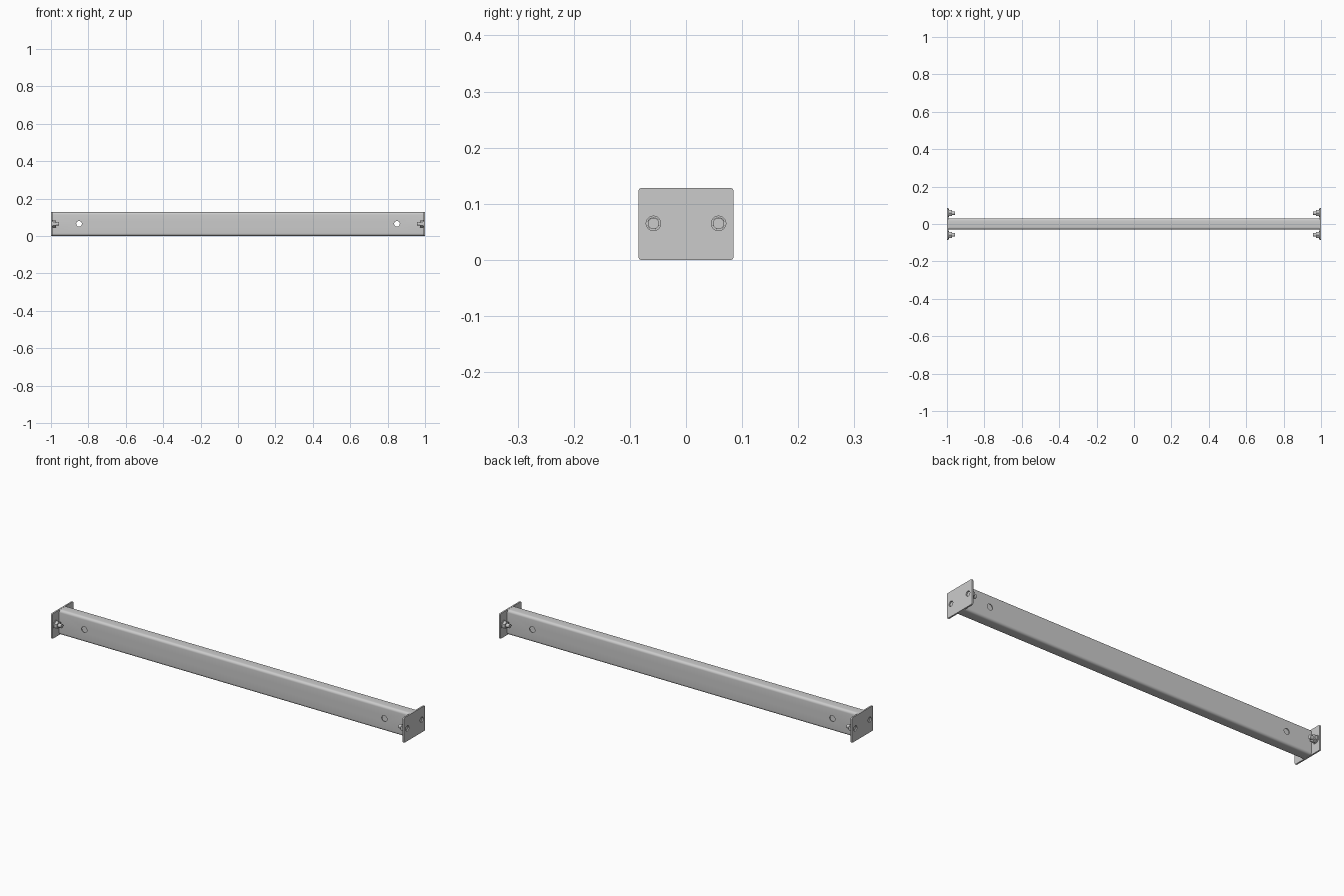
import bpy, bmesh, math
from mathutils import Vector

if "Cube" in bpy.data.objects:
    bpy.data.objects.remove(bpy.data.objects["Cube"])

H = 0.128          # overall height
ZC = H / 2
T = 0.008          # end plate thickness
BOLT_Y, BOLT_Z = 0.058, 0.065


def rounded_rect(w, h, r, seg=6):
    """Rounded rectangle in the y-z plane, centred on the beam axis."""
    pts = []
    for k, (sy, sz) in enumerate([(1, 1), (-1, 1), (-1, -1), (1, -1)]):
        for i in range(seg + 1):
            a = math.pi / 2 * (k + i / seg)
            pts.append((sy * (w / 2 - r) + r * math.cos(a),
                        ZC + sz * (h / 2 - r) + r * math.sin(a)))
    return pts


def finish(name, bm):
    bmesh.ops.recalc_face_normals(bm, faces=bm.faces)
    me = bpy.data.meshes.new(name)
    bm.to_mesh(me)
    bm.free()
    ob = bpy.data.objects.new(name, me)
    bpy.context.collection.objects.link(ob)
    return ob


def prism(name, pts, x0, x1, inner=None):
    """Extrude a y-z profile along x; a second profile makes it hollow."""
    bm = bmesh.new()
    rings = []
    for prof in [pts] + ([inner] if inner else []):
        rings.append([[bm.verts.new((x, y, z)) for y, z in prof] for x in (x0, x1)])
    n = len(pts)
    for a, b in rings:
        for i in range(n):
            j = (i + 1) % n
            bm.faces.new((a[i], a[j], b[j], b[i]))
    for e in (0, 1):
        if inner:
            o, p = rings[0][e], rings[1][e]
            for i in range(n):
                j = (i + 1) % n
                bm.faces.new((o[i], o[j], p[j], p[i]))
        else:
            bm.faces.new(rings[0][e])
    return finish(name, bm)


def circle(r, n, y=0.0, z=0.0, turn=0.0):
    return [(y + r * math.cos(turn + math.tau * i / n),
             z + r * math.sin(turn + math.tau * i / n)) for i in range(n)]


def cut(ob, cutter):
    m = ob.modifiers.new("hole", 'BOOLEAN')
    m.operation = 'DIFFERENCE'
    m.solver = 'EXACT'
    m.object = cutter
    cutter.hide_render = True
    cutter.hide_set(True)


def smooth(ob):
    bpy.ops.object.select_all(action='DESELECT')
    ob.select_set(True)
    bpy.context.view_layer.objects.active = ob
    bpy.ops.object.convert(target='MESH')
    bpy.ops.object.shade_smooth_by_angle(angle=math.radians(30))


helpers = []

# hollow beam with a cross hole near each end
beam = prism("beam_tube", rounded_rect(0.06, H - 0.001, 0.013), -1 + T, 1 - T,
             rounded_rect(0.05, H - 0.011, 0.008))
for s in (-1, 1):
    bpy.ops.mesh.primitive_cylinder_add(vertices=32, radius=0.015, depth=0.2,
                                        location=(s * 0.85, 0, BOLT_Z),
                                        rotation=(math.pi / 2, 0, 0))
    c = bpy.context.object
    c.name = "cross_hole_cutter"
    helpers.append(c)
    cut(beam, c)
smooth(beam)

for s, side in ((-1, "left"), (1, "right")):
    # end plate with two bolt holes
    plate = prism(side + "_end_plate", rounded_rect(0.17, H, 0.006), s * (1 - T), s)
    for y in (-BOLT_Y, BOLT_Y):
        c = prism("bolt_hole_cutter", circle(0.013, 32, y, BOLT_Z), s * 0.95, s * 1.05)
        helpers.append(c)
        cut(plate, c)
    smooth(plate)

    # bolts: hex nut against the plate and a shank pointing inward
    for y, pos in ((-BOLT_Y, "front"), (BOLT_Y, "back")):
        tag = f"{side}_{pos}_"
        washer = prism(tag + "washer", circle(0.021, 32, y, BOLT_Z),
                       s * (1 - T), s * (1 - T - 0.003), circle(0.0102, 32, y, BOLT_Z))
        nut = prism(tag + "hex_nut", circle(0.019, 6, y, BOLT_Z, math.pi / 6),
                    s * (1 - T - 0.003), s * 0.974)
        shank = prism(tag + "bolt_shank", circle(0.01, 24, y, BOLT_Z), s * 0.996, s * 0.956)
        smooth(washer)
        smooth(shank)

for c in helpers:
    bpy.data.objects.remove(c, do_unlink=True)
